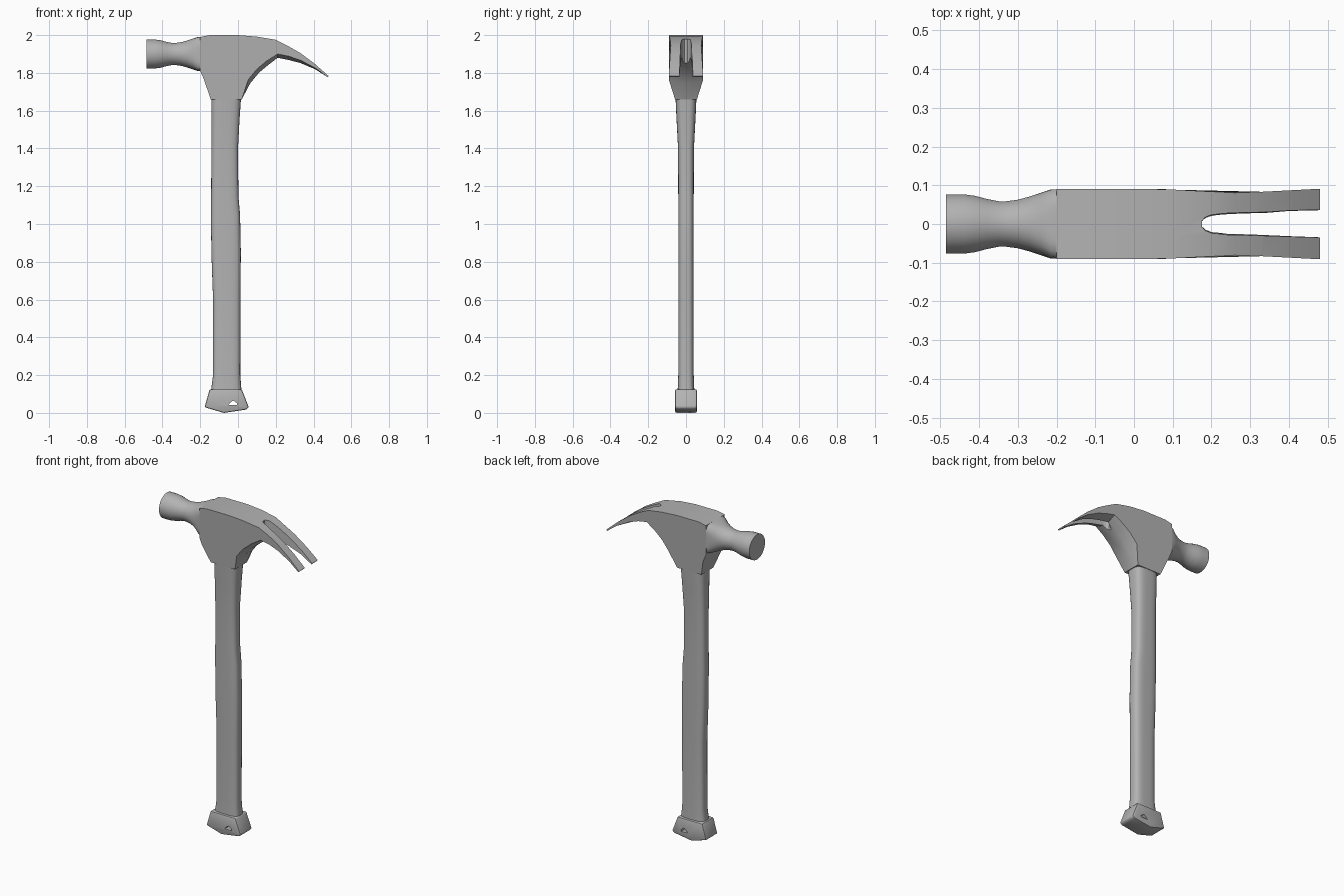
import bpy, bmesh, math
from mathutils import Vector

if "Cube" in bpy.data.objects:
    bpy.data.objects.remove(bpy.data.objects["Cube"])

grey = bpy.data.materials.new("plain grey")
grey.use_nodes = True
COLOUR = (0.45, 0.45, 0.45, 1)
grey.diffuse_color = COLOUR
grey.node_tree.nodes["Principled BSDF"].inputs["Base Color"].default_value = COLOUR


def loft(name, rings):
    """Skin a list of equal-length closed rings and cap both ends."""
    bm = bmesh.new()
    loops = [[bm.verts.new(p) for p in ring] for ring in rings]
    n = len(loops[0])
    for a, b in zip(loops, loops[1:]):
        for i in range(n):
            j = (i + 1) % n
            bm.faces.new((a[i], a[j], b[j], b[i]))
    bm.faces.new(loops[0])
    bm.faces.new(loops[-1])
    bmesh.ops.recalc_face_normals(bm, faces=bm.faces)
    mesh = bpy.data.meshes.new(name)
    bm.to_mesh(mesh)
    bm.free()
    ob = bpy.data.objects.new(name, mesh)
    bpy.context.collection.objects.link(ob)
    mesh.materials.append(grey)
    return ob


def smooth(ob, angle=35):
    bpy.ops.object.select_all(action="DESELECT")
    ob.select_set(True)
    bpy.context.view_layer.objects.active = ob
    bpy.ops.object.shade_smooth_by_angle(angle=math.radians(angle))


def cut(ob, cutter):
    cutter.hide_render = True
    mod = ob.modifiers.new("cut", "BOOLEAN")
    mod.operation = "DIFFERENCE"
    mod.solver = "EXACT"
    mod.object = cutter
    bpy.context.view_layer.objects.active = ob
    bpy.ops.object.modifier_apply(modifier=mod.name)
    bpy.data.objects.remove(cutter)


def superellipse(rx, ry, power, n=32):
    pts = []
    for i in range(n):
        t = 2 * math.pi * (i + 0.5) / n
        c, s = math.cos(t), math.sin(t)
        k = (abs(c) ** power + abs(s) ** power) ** (-1 / power)
        pts.append((rx * c * k, ry * s * k))
    return pts


def interpolate(table, v):
    for (a, fa), (b, fb) in zip(table, table[1:]):
        if v <= b:
            return fa + (fb - fa) * max(0, v - a) / (b - a)
    return table[-1][1]


# Head: side profile, lofted across the width with a ridge along the underside
top = [(-0.2, 1.99), (-0.15, 2.0), (0, 2.0), (0.1, 1.992), (0.2, 1.975), (0.26, 1.945),
       (0.33, 1.905), (0.41, 1.845), (0.48, 1.783)]
under = [(0.475, 1.777), (0.41, 1.825), (0.33, 1.867), (0.27, 1.888), (0.21, 1.9),
         (0.15, 1.862), (0.1, 1.82), (0.055, 1.765)]
base = [(0.02, 1.66), (-0.145, 1.66), (-0.18, 1.765), (-0.2, 1.81)]
width = [(0.06, 0.091), (0.27, 0.08), (0.48, 0.091)]


def head_ring(side):
    ring = []
    for x, z in top + under + base:
        w = interpolate(width, x)
        if z < 1.7:
            w = 0.058
        if (x, z) in under and abs(side) < 1:
            z -= 0.02 * min(1, (0.475 - x) / 0.2)
            x += 0.01 if x < 0.2 else 0
        ring.append((x, w * side, z))
    return ring


head = loft("head", [head_ring(s) for s in (-1, -0.35, 0.35, 1)])

# Claw slot: rounded at the root, wider on top
half = [(0.175, 0.008), (0.185, 0.018), (0.2, 0.024), (0.24, 0.029), (0.34, 0.034), (0.52, 0.05)]
outline = [(x, w) for x, w in half] + [(x, -w) for x, w in reversed(half)]
slot = loft("slot_cutter", [[(x, y * k, z) for x, y in outline]
                            for z, k in ((1.7, 0.68), (2.1, 1.12))])
cut(head, slot)
smooth(head, 24)

# Striking face and neck: round at the face, squaring off into the head
stations = [(-0.485, 0.077, 2), (-0.44, 0.077, 2), (-0.41, 0.073, 2), (-0.38, 0.065, 2),
            (-0.35, 0.059, 2), (-0.33, 0.059, 2), (-0.3, 0.063, 2), (-0.27, 0.071, 2.2),
            (-0.24, 0.081, 2.8), (-0.215, 0.089, 5), (-0.195, 0.09, 9)]
neck = loft("striking_face", [[(x, a, 1.9 + b) for a, b in superellipse(r, r, p)]
                              for x, r, p in stations])
smooth(neck, 40)

# Handle: gently waisted grip (z, left edge, right edge, half depth)
grip = [(0.1, -0.145, 0.02, 0.045), (0.2, -0.132, 0.012, 0.041), (0.6, -0.132, 0.013, 0.041),
        (0.85, -0.141, 0.015, 0.041), (1.05, -0.143, 0.011, 0.041), (1.15, -0.142, 0.002, 0.041),
        (1.4, -0.141, 0.0, 0.042), (1.55, -0.141, 0.008, 0.05), (1.68, -0.141, 0.017, 0.056)]
handle = loft("handle", [[((a + b) / 2 + x, y, z) for x, y in superellipse((b - a) / 2, d, 3.5)]
                         for z, a, b, d in grip])
smooth(handle, 40)

# Butt cap: flared block with a pointed underside and a hanging hole
side = [(-0.15, 0.125), (0.02, 0.125), (0.057, 0.03), (0.045, 0.018), (-0.075, 0.0), (-0.177, 0.03)]
butt = loft("butt_cap", [[(x, y, z) for x, z in side] for y in (-0.057, 0.057)])
bevel = butt.modifiers.new("bevel", "BEVEL")
bevel.width = 0.008
bevel.segments = 2
bevel.limit_method = "ANGLE"
bpy.context.view_layer.objects.active = butt
bpy.ops.object.modifier_apply(modifier=bevel.name)
hole = [(-0.05, 0.042), (-0.044, 0.052), (-0.025, 0.066), (-0.004, 0.05), (-0.006, 0.041)]
cut(butt, loft("hole_cutter", [[(x, y, z) for x, z in hole] for y in (-0.1, 0.1)]))
smooth(butt, 35)
